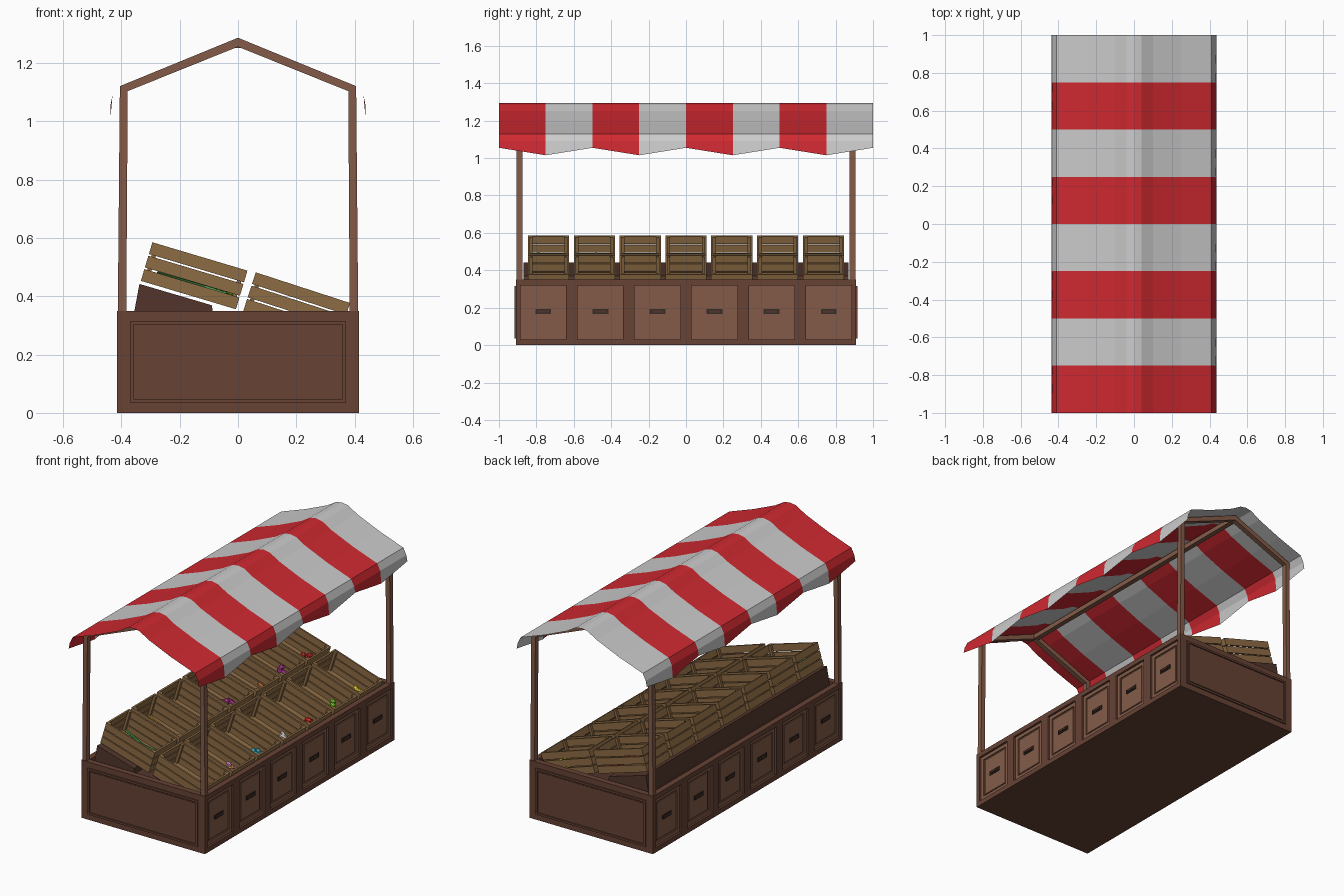
import bpy, bmesh, random
from math import radians
from mathutils import Matrix, Vector

if "Cube" in bpy.data.objects:
    bpy.data.objects.remove(bpy.data.objects["Cube"])

random.seed(4)


def mat(name, r, g, b):
    m = bpy.data.materials.new(name)
    m.diffuse_color = (r, g, b, 1)
    m.use_nodes = True
    m.node_tree.nodes["Principled BSDF"].inputs["Base Color"].default_value = m.diffuse_color
    return m


DARK = mat("dark_wood", .135, .055, .036)
DEEP = mat("shadow_wood", .085, .036, .025)
LIGHT = mat("light_wood", .23, .105, .065)
CRATE = mat("crate_wood", .27, .15, .06)
METAL = mat("handle_dark", .04, .025, .02)
RED = mat("red_cloth", .62, .022, .03)
WHITE = mat("pale_cloth", .55, .55, .55)


def finish(bm, name, mats):
    me = bpy.data.meshes.new(name)
    bmesh.ops.recalc_face_normals(bm, faces=bm.faces)
    bm.to_mesh(me)
    bm.free()
    for m in mats:
        me.materials.append(m)
    ob = bpy.data.objects.new(name, me)
    bpy.context.collection.objects.link(ob)
    return ob


def boxes(name, material, spans):
    """One object from boxes given as (x0, x1, y0, y1, z0, z1)."""
    bm = bmesh.new()
    for x0, x1, y0, y1, z0, z1 in spans:
        m = Matrix.Translation(((x0 + x1) / 2, (y0 + y1) / 2, (z0 + z1) / 2))
        m = m @ Matrix.Diagonal((abs(x1 - x0), abs(y1 - y0), abs(z1 - z0), 1))
        bmesh.ops.create_cube(bm, size=1, matrix=m)
    return finish(bm, name, [material])


def border(a0, a1, b0, b1, w):
    """Four (a0, a1, b0, b1) strips around a rectangle."""
    return [(a0, a1, b0, b0 + w), (a0, a1, b1 - w, b1),
            (a0, a0 + w, b0 + w, b1 - w), (a1 - w, a1, b0 + w, b1 - w)]


def extrude_xz(name, material, profile, y0, y1):
    bm = bmesh.new()
    f = bm.faces.new([bm.verts.new((x, y0, z)) for x, z in profile])
    r = bmesh.ops.extrude_face_region(bm, geom=[f])
    vs = [v for v in r["geom"] if isinstance(v, bmesh.types.BMVert)]
    bmesh.ops.translate(bm, verts=vs, vec=(0, y1 - y0, 0))
    return finish(bm, name, [material])


# Hollow counter body with an open top
boxes("counter_body", DARK, [
    (-.395, .395, -.90, .90, 0, .2),
    (-.395, -.38, -.90, .90, .2, .35), (.38, .395, -.90, .90, .2, .35),
    (-.395, .395, -.91, -.875, 0, .35), (-.395, .395, .875, .91, 0, .35)])

# Face frames, doors and handles on both long sides
for s, side in ((1, "right"), (-1, "left")):
    frame = [(s * .395, s * .415, -.91, .91, 0, .03),
             (s * .395, s * .415, -.91, .91, .32, .35)]
    edges = [-.91] + [-.7625 + .305 * i + d for i in range(6) for d in (-.122, .122)] + [.91]
    frame += [(s * .395, s * .415, edges[i], edges[i + 1], .03, .32) for i in range(0, 14, 2)]
    boxes(side + "_face_frame", DARK, frame)
    doors, plates, pulls = [], [], []
    for i in range(6):
        y = -.7625 + .305 * i
        doors.append((s * .395, s * .398, y - .122, y + .122, .03, .32))
        doors += [(s * .398, s * .405, *b) for b in border(y - .12, y + .12, .032, .318, .022)]
        doors.append((s * .398, s * .403, y - .09, y + .09, .063, .287))
        plates.append((s * .403, s * .408, y - .042, y + .042, .167, .192))
        pulls.append((s * .408, s * .414, y - .03, y + .03, .174, .186))
    boxes(side + "_doors", LIGHT, doors)
    boxes(side + "_handle_plates", METAL, plates)
    boxes(side + "_handle_pulls", DEEP, pulls)

# End panels with a raised moulding
for s, end in ((-1, "front"), (1, "back")):
    boxes(end + "_end_panel", DARK,
          [(a, b, s * .91, s * .918, c, d) for a, b, c, d in border(-.37, .37, .035, .315, .012)]
          + [(-.35, .35, s * .91, s * .913, .055, .295)])

# Stepped sloping riser beneath the crates
extrude_xz("crate_riser", DEEP,
           [(-.375, .2), (-.355, .35), (-.338, .442), (-.09, .369), (-.085, .34),
            (.02, .335), (.365, .222), (.365, .2)], -.868, .868)

# Post and rafter arches, ridge beam
arch = [(-.412, .35), (-.405, 1.12), (0, 1.286), (.405, 1.12), (.412, .35),
        (.383, .35), (.378, 1.103), (0, 1.255), (-.378, 1.103), (-.383, .35)]
extrude_xz("front_arch", LIGHT, arch, -.905, -.875)
extrude_xz("back_arch", LIGHT, arch, .875, .905)
boxes("ridge_beam", LIGHT, [(-.015, .015, -.875, .875, 1.25, 1.279)])

# Striped awning with zigzag valance
half = [(.04, 1.287), (.1, 1.251), (.25, 1.187), (.41, 1.13), (.43, 1.09)]
bm = bmesh.new()
rows = []
for j in range(9):
    tip = (.437, 1.015 if j % 2 else 1.055)
    right = half + [tip]
    prof = [(-x, z) for x, z in reversed(right)] + [(0, 1.294)] + right
    rows.append([bm.verts.new((x, -1 + .25 * j, z)) for x, z in prof])
for j in range(8):
    for a in range(len(rows[0]) - 1):
        f = bm.faces.new((rows[j][a], rows[j][a + 1], rows[j + 1][a + 1], rows[j + 1][a]))
        f.material_index = j % 2
finish(bm, "awning", [RED, WHITE])

# Slatted crate, shared by both rows
L, W, T = .17, .11, .01
slats = []
for k in range(3):
    z0, z1 = .048 * k, .048 * k + .042
    for s in (-1, 1):
        slats.append((-L, L, s * W, s * (W - T), z0, z1))
        slats.append((s * L, s * (L - T), -W + T, W - T, z0, z1))
for sx in (-1, 1):
    for sy in (-1, 1):
        slats.append((sx * (L - T), sx * (L - .025), sy * (W - T), sy * (W - .025), 0, .136))
slats += [(-L + T, L - T, -.1 + .05 * k, -.053 + .05 * k, 0, .01) for k in range(4)]
crate = boxes("crate", CRATE, slats)
crate_mesh = crate.data
bpy.data.objects.remove(crate)

# Produce colours
C = {"green": (.06, .3, .06), "lime": (.2, .65, .02), "yellow": (.8, .65, .03),
     "gold": (.75, .4, .02), "red": (.65, .02, .02), "magenta": (.5, .05, .35),
     "brown": (.4, .13, .04), "cyan": (.05, .5, .65), "orange": (.8, .25, .08),
     "pink": (.8, .3, .45), "grey": (.5, .45, .42)}
C = {k: mat(k + "_food", *v) for k, v in C.items()}
UPPER = [("stalk", "green"), ("stalk", "gold"), ("ball", "lime"), ("ball", "magenta"),
         ("long", "brown"), ("ball", "magenta"), ("ball", "red")]
LOWER = [("long", "cyan", "orange"), ("ball", "pink", "yellow", "red"), ("long", "cyan"),
         ("long", "orange", "grey"), ("ball", "red"), ("ball", "lime"), ("ball", "yellow")]


def food(name, kind, colours):
    bm = bmesh.new()
    for k in range(7 if kind == "stalk" else 10):
        x, y = random.uniform(.05, .135), random.uniform(-.07, .07)
        z = .03 + (.022 if k > 6 else 0)
        turn = Matrix.Rotation(random.uniform(-.9, .9), 4, 'Z')
        if kind == "stalk":
            m = Matrix.Translation((.0, y * .7, .022 + .005 * k)) \
                @ Matrix.Rotation(random.uniform(-.3, .3), 4, 'Z') @ Matrix.Rotation(radians(90), 4, 'Y')
            r = bmesh.ops.create_cone(bm, cap_ends=True, segments=6, radius1=.008,
                                      radius2=.005, depth=.25, matrix=m)
        else:
            sc = (1, 1, .95, 1) if kind == "ball" else (1.9, .75, .65, 1)
            m = Matrix.Translation((x, y, z)) @ turn @ Matrix.Diagonal(sc)
            r = bmesh.ops.create_icosphere(bm, subdivisions=1, radius=.02, matrix=m)
        for f in {f for v in r["verts"] for f in v.link_faces}:
            f.material_index = k % len(colours)
    return finish(bm, name, [C[c] for c in colours])


# Two rows of seven tilted crates with their contents
for row, (cx, cz, ang), goods in (("upper", (-.17, .404, 16.6), UPPER),
                                  ("lower", (.18, .298, 18), LOWER)):
    for i in range(7):
        place = Matrix.Translation((cx, -.735 + .245 * i, cz)) @ Matrix.Rotation(radians(ang), 4, 'Y')
        ob = bpy.data.objects.new(f"{row}_crate_{i + 1}", crate_mesh)
        bpy.context.collection.objects.link(ob)
        ob.matrix_world = place
        food(f"{row}_produce_{i + 1}", goods[i][0], goods[i][1:]).matrix_world = place
